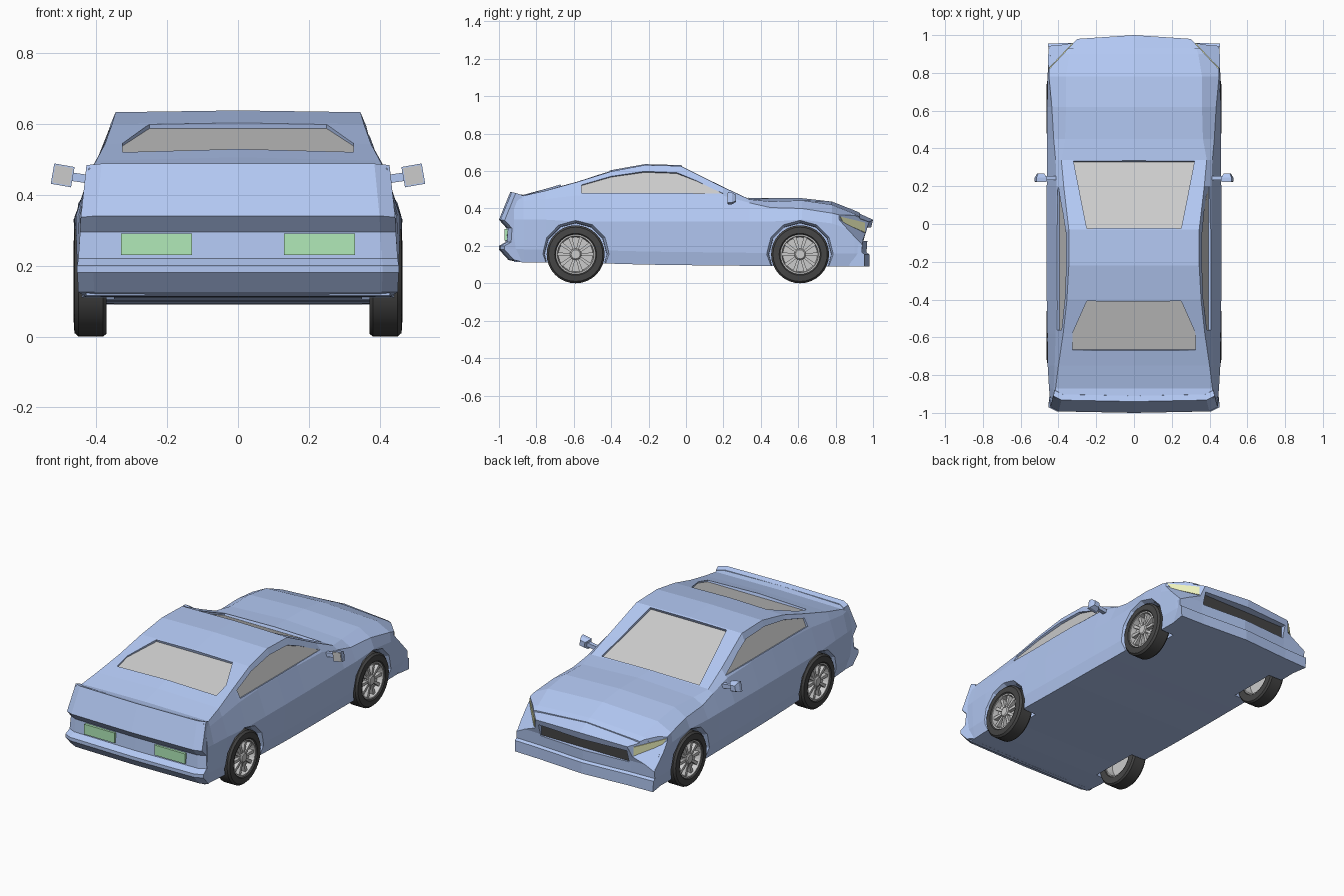
import bpy, bmesh, math
from mathutils import Vector, Matrix

if "Cube" in bpy.data.objects:
    bpy.data.objects.remove(bpy.data.objects["Cube"])


def material(name, rgb):
    m = bpy.data.materials.new(name)
    m.diffuse_color = (*rgb, 1)
    m.use_nodes = True
    m.node_tree.nodes["Principled BSDF"].inputs["Base Color"].default_value = m.diffuse_color
    return m


BLUE = material("blue_paint", (0.45, 0.58, 0.9))
BLACK = material("black_rubber", (0.06, 0.06, 0.06))
GREEN = material("green_lamp", (0.44, 0.82, 0.48))
YELLOW = material("yellow_lamp", (0.84, 0.87, 0.5))


def make(name, verts, faces, mat=None):
    bm = bmesh.new()
    vs = [bm.verts.new(v) for v in verts]
    for f in faces:
        bm.faces.new([vs[i] for i in f])
    bmesh.ops.remove_doubles(bm, verts=bm.verts, dist=1e-5)
    bmesh.ops.recalc_face_normals(bm, faces=bm.faces)
    me = bpy.data.meshes.new(name)
    bm.to_mesh(me)
    bm.free()
    ob = bpy.data.objects.new(name, me)
    bpy.context.collection.objects.link(ob)
    if mat:
        me.materials.append(mat)
    return ob


def loft(name, rings, mat=None, caps=True, loop=False):
    n = len(rings[0])
    verts = [p for r in rings for p in r]
    k = len(rings)
    faces = [(i * n + j, i * n + (j + 1) % n, (i + 1) % k * n + (j + 1) % n, (i + 1) % k * n + j)
             for i in range(k if loop else k - 1) for j in range(n)]
    if caps and not loop:
        faces += [tuple(range(n)), tuple((k - 1) * n + j for j in range(n))]
    return make(name, verts, faces, mat)


def prism(name, pts, normal, lo, hi, mat=None):
    n = Vector(normal).normalized()
    return loft(name, [[Vector(p) + n * d for p in pts] for d in (lo, hi)], mat)


def box(name, lo, hi, mat=None):
    (a, b, c), (d, e, f) = lo, hi
    return prism(name, [(a, b, c), (d, b, c), (d, e, c), (a, e, c)], (0, 0, 1), 0, f - c, mat)


def revolve(name, prof, center, sx, n, mat=None):
    # profile (x, r) turned about the x axis
    rings = []
    for i in range(n):
        a = 2 * math.pi * i / n
        rings.append([(sx * x, center[0] + r * math.cos(a), center[1] + r * math.sin(a)) for x, r in prof])
    return loft(name, rings, mat, loop=True)


def cut(target, cutter):
    m = target.modifiers.new("cut", "BOOLEAN")
    m.operation, m.solver, m.object = "DIFFERENCE", "EXACT", cutter
    bpy.context.view_layer.objects.active = target
    bpy.ops.object.modifier_apply(modifier=m.name)


def drop(ob):
    bpy.data.objects.remove(ob, do_unlink=True)


# main body: cross-sections (y, floor z, mid xz, belt xz, roof edge xz, centre z)
sections = [
    (-0.92, .115, .445, .34, .425, .455, .42, .475, .478),
    (-0.87, .112, .45, .34, .425, .44, .415, .468, .473),
    (-0.75, .11, .457, .34, .42, .45, .40, .495, .505),
    (-0.58, .108, .46, .33, .415, .47, .375, .542, .555),
    (-0.40, .105, .462, .33, .41, .475, .355, .598, .605),
    (-0.22, .10, .463, .33, .41, .477, .345, .632, .637),
    (-0.03, .097, .463, .33, .41, .475, .345, .627, .632),
    (0.20, .095, .462, .33, .41, .468, .372, .513, .521),
    (0.34, .093, .46, .33, .415, .43, .385, .448, .456),
    (0.45, .092, .46, .33, .425, .405, .365, .437, .455),
    (0.62, .09, .46, .34, .435, .40, .36, .443, .455),
    (0.78, .09, .457, .32, .45, .375, .36, .42, .437),
    (0.90, .09, .455, .28, .45, .345, .34, .372, .39),
    (0.93, .09, .453, .26, .45, .335, .33, .355, .376),
]
rings = []
for y, f, mx, mz, bx, bz, rx, rz, cz in sections:
    half = [(mx - .018, f), (mx - .004, f + .07), (mx, mz), (bx, bz), (rx, rz)]
    rings.append([(x, y, z) for x, z in half] + [(0, y, cz)] + [(-x, y, z) for x, z in half[::-1]])
body = loft("body", rings, BLUE)


# nose and tail: side profiles (y, z, half width) swept across with swept-back corners
def end_piece(name, prof, cols):
    return loft(name, [[(u * w, y + dy, z + dz * (z > .31)) for y, z, w in prof] for u, dy, dz in cols], BLUE)


nose = end_piece("nose", [(.92, .376, .452), (1.0, .34, .452), (.99, .30, .452), (.97, .235, .452),
                          (.965, .165, .454), (.98, .155, .455), (.98, .09, .452), (.90, .09, .44), (.90, .3, .44)],
                 [(-1, -.025, -.03), (-.66, -.02, -.012), (0, 0, 0), (.66, -.02, -.012), (1, -.025, -.03)])
tail = end_piece("tail", [(-.91, .477, .42), (-.94, .487, .427), (-1.0, .34, .443), (-.96, .295, .445),
                          (-.965, .22, .45), (-1.0, .20, .453), (-1.0, .18, .453), (-.95, .125, .45),
                          (-.90, .113, .43), (-.88, .3, .42)],
                 [(-1, .03, -.004), (-.9, .008, 0), (0, 0, 0), (.9, .008, 0), (1, .03, -.004)])


# recessed windows
def window(name, pts, normal, depth=.022):
    c = prism("window_cutter", pts, normal, -depth, .08)
    cut(body, c)
    drop(c)
    prism(name, pts, normal, -depth - .003, -depth + .005)


ws = lambda x, y: (x, y, .455 + .473 * (.34 - y))
window("windshield", [ws(-.32, .335), ws(.32, .335), ws(.25, -.022), ws(-.25, -.022)], (0, .473, 1))
rw = lambda x, y: (x, y, .605 + .286 * (y + .4))
window("rear_window", [rw(-.25, -.41), rw(.25, -.41), rw(.325, -.58), rw(.325, -.67),
                       rw(-.325, -.67), rw(-.325, -.58)], (0, -.286, 1))
side = [(-.56, .483), (-.56, .527), (-.4, .573), (-.22, .598), (-.05, .592), (.06, .55), (.2, .483)]
for s, label in ((1, "right"), (-1, "left")):
    window(label + "_side_window", [(s * (.41 - .42 * (z - .475)), y, z) for y, z in side], (s, 0, .42), .018)

# grille opening
c = box("grille_cutter", (-.29, .935, .225), (.29, 1.1, .298))
cut(nose, c)
cut(body, c)
drop(c)
box("grille", (-.295, .925, .22), (.295, .94, .302), BLACK)

for s, label in ((1, "right"), (-1, "left")):
    # chamfered corner above the bumper, with headlight
    shelf = lambda x, y: .335 - 1.1 * (y - .82) - .6 * (x - .46)
    plan = [(.5, .766), (.263, 1.02), (.6, 1.1)]
    c = loft("corner_cutter", [[(s * x, y, shelf(x, y)) for x, y in plan], [(s * x, y, .6) for x, y in plan]])
    cut(body, c)
    cut(nose, c)
    drop(c)
    prism(label + "_headlight", [(s * .448, .822, .357), (s * .324, .955, .324), (s * .324, .955, .272),
                                 (s * .431, .84, .322)], (s * .15, .14, 0), -.01, .004, YELLOW)
    # tail light
    box(label + "_tail_light", (min(s * .13, s * .33), -.97, .23), (max(s * .13, s * .33), -.95, .29), GREEN)

    # door mirror: tapered housing, glass and arm
    rot = Matrix.Rotation(-s * math.radians(10), 3, "Y")
    ctr = Vector((s * .494, 0, .454))
    quad = lambda y, k: [ctr + Vector((0, y, 0)) + rot @ Vector((a * k, 0, b * k))
                         for a, b in ((-1, -1), (1, -1), (1, 1), (-1, 1))]
    loft(label + "_mirror", [quad(.225, .029), quad(.245, .028), quad(.268, .016)], BLUE)
    loft(label + "_mirror_glass", [quad(.222, .025), quad(.23, .025)])
    loft(label + "_mirror_arm", [[(s * x, y, z + dz) for y, dz in ((.232, -.012), (.255, -.012), (.255, .012),
                                                                 (.232, .012))] for x, z in ((.40, .44), (.48, .452))], BLUE)

    for wy, end in ((-.59, "rear"), (.61, "front")):
        at = (wy, .155)
        name = end + "_" + label
        # wheel arch
        c = revolve("arch_cutter", [(.35, 0), (.35, .166), (.435, .168), (.47, .187), (.6, .187), (.6, 0)], at, s, 12)
        cut(body, c)
        drop(c)
        # tyre, rim, hub and spokes
        tyre = revolve(name + "_tyre", [(.37, .108), (.37, .147), (.38, .155), (.45, .155), (.461, .145),
                                        (.463, .112), (.455, .104), (.375, .104)], at, s, 32, BLACK)
        bpy.ops.object.select_all(action="DESELECT")
        tyre.select_set(True)
        bpy.context.view_layer.objects.active = tyre
        bpy.ops.object.shade_smooth_by_angle(angle=math.radians(30))
        revolve(name + "_rim", [(.415, 0), (.415, .092), (.375, .098), (.375, .107), (.457, .107), (.457, .098),
                                (.425, .092), (.425, 0)], at, s, 32)
        revolve(name + "_hub", [(.42, 0), (.42, .032), (.45, .03), (.455, .024), (.455, 0)], at, s, 16)
        verts, faces = [], []
        for i in range(10):
            a = 2 * math.pi * i / 10
            d, t = (math.cos(a), math.sin(a)), (-math.sin(a), math.cos(a))
            o = len(verts)
            for x in (.42, .447):
                for r, w in ((.025, .006), (.1, .01), (.1, -.01), (.025, -.006)):
                    verts.append((s * x, wy + r * d[0] + w * t[0], .155 + r * d[1] + w * t[1]))
            faces += [tuple(o + j for j in q) for q in ((0, 1, 2, 3), (4, 5, 6, 7), (0, 1, 5, 4),
                                                        (1, 2, 6, 5), (2, 3, 7, 6), (3, 0, 4, 7))]
        make(name + "_spokes", verts, faces)
